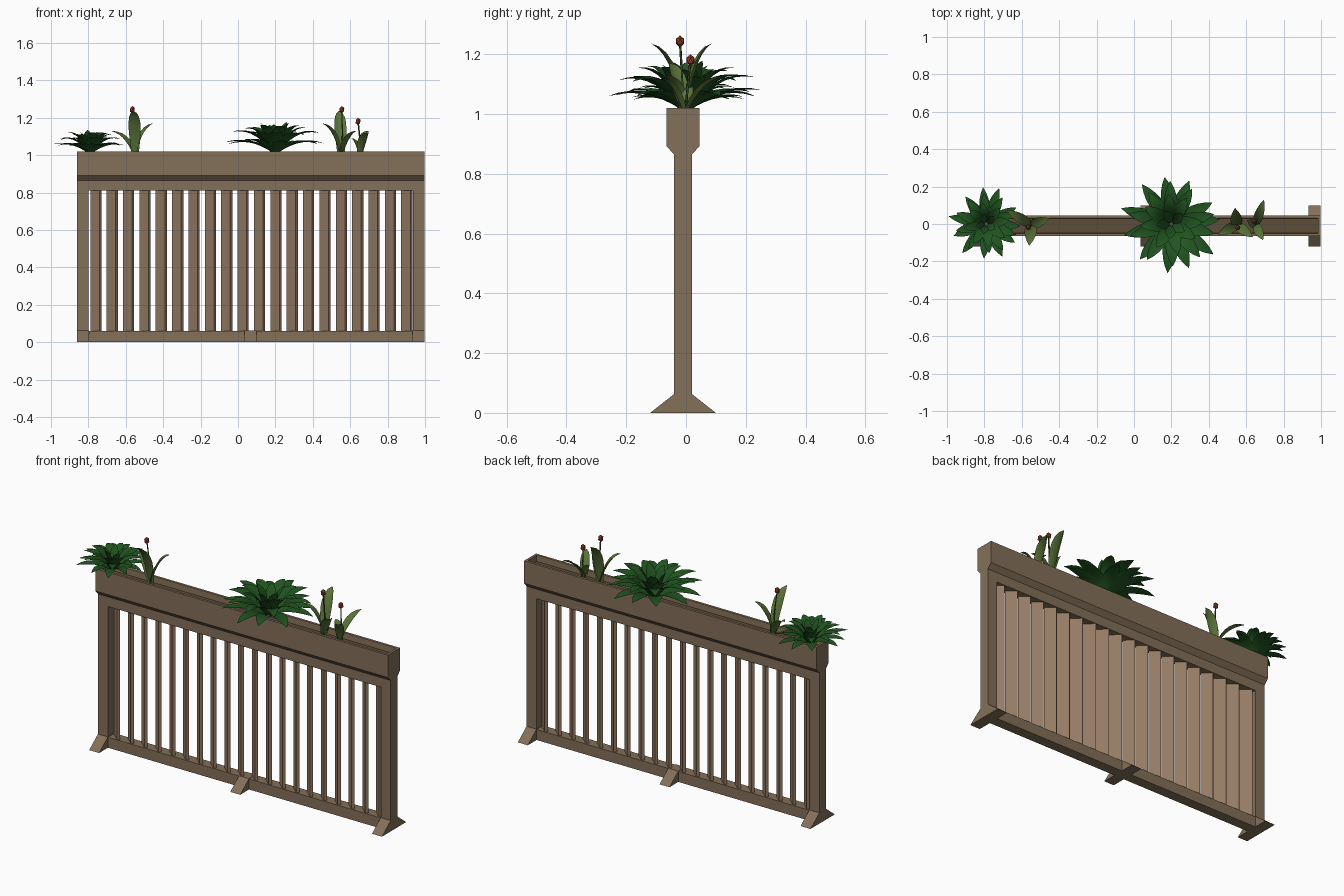
import bpy, bmesh, math, random
from mathutils import Vector, Matrix

if "Cube" in bpy.data.objects:
    bpy.data.objects.remove(bpy.data.objects["Cube"])

random.seed(4)
X0, X1, YC = -0.86, 0.997, -0.01


def material(name, rgb):
    m = bpy.data.materials.new(name)
    m.diffuse_color = (*rgb, 1)
    m.use_nodes = True
    m.node_tree.nodes["Principled BSDF"].inputs["Base Color"].default_value = m.diffuse_color
    return m


WOOD = material("wood", (0.23, 0.16, 0.10))
SLAT = material("slat_wood", (0.30, 0.20, 0.13))
DARK = material("planter_inside", (0.11, 0.075, 0.04))
AGAVE = material("dark_green", (0.015, 0.09, 0.015))
TULIP = material("light_green", (0.10, 0.17, 0.04))
STEM = material("stem_green", (0.04, 0.08, 0.02))
RED = material("bud_red", (0.30, 0.05, 0.02))


def finish(name, bm, mat, smooth=False, recalc=True):
    if recalc:
        bmesh.ops.recalc_face_normals(bm, faces=bm.faces[:])
    me = bpy.data.meshes.new(name)
    bm.to_mesh(me)
    bm.free()
    ob = bpy.data.objects.new(name, me)
    bpy.context.collection.objects.link(ob)
    me.materials.append(mat)
    for p in me.polygons:
        p.use_smooth = smooth
    return ob


def box(name, lo, hi, mat, rot=0):
    lo, hi = Vector(lo), Vector(hi)
    bm = bmesh.new()
    bmesh.ops.create_cube(bm, size=1, matrix=Matrix.Translation((lo + hi) / 2)
                          @ Matrix.Rotation(rot, 4, 'Z') @ Matrix.Diagonal((*(hi - lo), 1)))
    return finish(name, bm, mat)


def extrude_x(name, profile, x0, x1, mat):
    """Closed y-z profile swept along x."""
    bm = bmesh.new()
    f = bm.faces.new([bm.verts.new((x0, y + YC, z)) for y, z in profile])
    r = bmesh.ops.extrude_face_region(bm, geom=[f])
    bmesh.ops.translate(bm, vec=(x1 - x0, 0, 0),
                        verts=[v for v in r["geom"] if isinstance(v, bmesh.types.BMVert)])
    return finish(name, bm, mat)


# Frame: posts and rails
box("left_post", (X0, -0.04, 0.06), (X0 + 0.062, 0.02, 0.81), WOOD)
box("right_post", (X1 - 0.062, -0.04, 0.06), (X1, 0.02, 0.81), WOOD)
box("top_rail", (X0, -0.04, 0.81), (X1, 0.02, 0.87), WOOD)
box("bottom_rail", (X0, -0.04, 0.0), (X1, 0.02, 0.06), WOOD)

# Splayed feet
for name, x in (("left_foot", X0), ("middle_foot", 0.035), ("right_foot", X1 - 0.063)):
    extrude_x(name, [(-0.11, 0), (0.11, 0), (0.031, 0.062), (-0.031, 0.062)], x, x + 0.063, WOOD)

# Turned slats
for i in range(20):
    x = -0.76 + i * 0.0875
    box("slat", (x - 0.0325, YC - 0.0085, 0.055), (x + 0.0325, YC + 0.0085, 0.815), SLAT,
        math.radians(-42))

# Planter trough: tapered base, four walls and the inner floor
extrude_x("planter_base", [(-0.03, 0.865), (0.03, 0.865), (0.055, 0.892), (-0.055, 0.892)], X0, X1, WOOD)
for s, name in ((-1, "front"), (1, "back")):
    extrude_x(name + "_planter_wall",
              [(s * 0.055, 0.892), (s * 0.055, 1.02), (s * 0.041, 1.02), (s * 0.034, 0.892)], X0, X1, WOOD)
for name, x in (("left", X0), ("right", X1 - 0.014)):
    box(name + "_planter_end", (x, YC - 0.05, 0.892), (x + 0.014, YC + 0.05, 1.02), WOOD)
box("planter_floor", (X0 + 0.01, YC - 0.045, 0.893), (X1 - 0.01, YC + 0.045, 0.985), DARK)


def add_leaf(bm, base, ctrl, tip, w, n=7, fold=0.22):
    """V-folded lens-shaped leaf along a quadratic curve."""
    base, ctrl, tip = Vector(base), Vector(ctrl), Vector(tip)
    flat = Vector((tip.x - base.x, tip.y - base.y, 0)).normalized()
    side = Vector((-flat.y, flat.x, 0))
    prev = None
    for i in range(n + 1):
        t = i / n
        p = base * (1 - t) ** 2 + ctrl * 2 * t * (1 - t) + tip * t * t
        tan = ((ctrl - base) * (1 - t) + (tip - ctrl) * t).normalized()
        up = tan.cross(side)
        h = w / 2 * max(0.03, math.sin(math.pi * (0.14 + 0.86 * t ** 1.15)) ** 0.8 if t < 1 else 0.03)
        row = [bm.verts.new(p + side * k * h + up * abs(k) * h * fold) for k in (-1, 0, 1)]
        if prev:
            for k in (0, 1):
                bm.faces.new((prev[k], row[k], row[k + 1], prev[k + 1]))
        prev = row


def rosette(name, x, y, r, layers):
    bm = bmesh.new()
    for count, reach, rise, tip_z, w, off in layers:
        for i in range(count):
            a = 2 * math.pi * (i + off) / count + random.uniform(-0.1, 0.1)
            d = Vector((math.cos(a), math.sin(a), 0))
            q = r * reach * random.uniform(0.9, 1.04)
            c = Vector((x, y, 1.01))
            up = Vector((0, 0, 1))
            add_leaf(bm, c + d * 0.01, c + d * q * 0.5 + up * rise * r,
                     c + d * q + up * r * (tip_z + random.uniform(-0.04, 0.04)), w * r)
    finish(name, bm, AGAVE, True, False)


# Spiky rosettes: leaf count, reach, arch, tip height, width, phase per layer
LAYERS = [(11, 1.0, 0.32, 0.22, 0.28, 0.0), (10, 0.84, 0.5, 0.4, 0.27, 0.5),
          (8, 0.6, 0.55, 0.53, 0.26, 0.2), (5, 0.3, 0.45, 0.6, 0.22, 0.6)]
rosette("small_rosette_plant", -0.79, 0.0, 0.2, LAYERS)
rosette("large_rosette_plant", 0.2, 0.0, 0.27, LAYERS)


def flower(name, x, leaves, bud):
    """Broad upright leaves, a thin stem and a small red bud."""
    base = Vector((x, -0.005, 0.985))
    bm = bmesh.new()
    for tx, ty, tz, w in leaves:
        tip = Vector((tx, ty, tz))
        ctrl = base.lerp(tip, 0.35)
        ctrl.z = base.z + (tz - base.z) * 0.85
        add_leaf(bm, base, ctrl, tip, w, fold=0.4)
    finish(name + "_leaves", bm, TULIP, True, False)
    bud = Vector(bud)
    cu = bpy.data.curves.new(name + "_stem", 'CURVE')
    cu.dimensions = '3D'
    cu.bevel_depth, cu.bevel_resolution = 0.004, 0
    sp = cu.splines.new('POLY')
    sp.points.add(2)
    mid = base.lerp(bud, 0.5) + Vector((0.006, 0, 0))
    for pt, co in zip(sp.points, (base, mid, bud)):
        pt.co = (*co, 1)
    ob = bpy.data.objects.new(name + "_stem", cu)
    bpy.context.collection.objects.link(ob)
    cu.materials.append(STEM)
    bm = bmesh.new()
    bmesh.ops.create_icosphere(bm, subdivisions=1, radius=1,
                               matrix=Matrix.Translation(bud) @ Matrix.Diagonal((0.015, 0.015, 0.02, 1)))
    finish(name + "_bud", bm, RED)


flower("left_flower", -0.55, [(-0.68, 0.075, 1.13, 0.055), (-0.455, 0.03, 1.17, 0.055),
                              (-0.56, -0.115, 1.235, 0.065)], (-0.565, -0.02, 1.243))
flower("middle_flower", 0.55, [(0.45, -0.055, 1.17, 0.055), (0.635, -0.07, 1.13, 0.055),
                               (0.54, 0.085, 1.235, 0.065)], (0.555, -0.02, 1.243))
flower("right_flower", 0.65, [(0.695, 0.13, 1.13, 0.05), (0.69, -0.085, 1.12, 0.05),
                              (0.605, 0.02, 1.09, 0.045)], (0.642, 0.015, 1.18))
